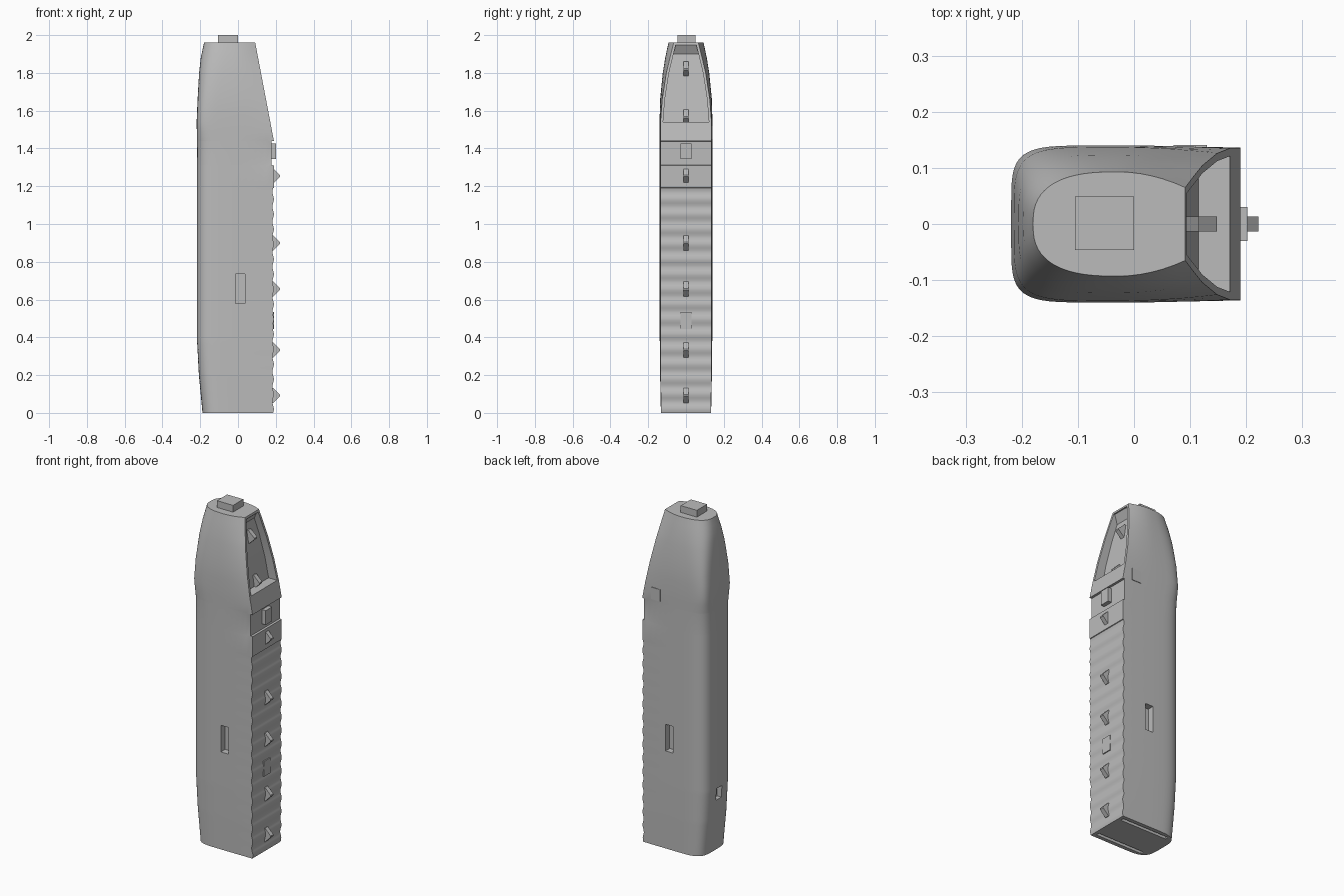
import bpy, bmesh, math

if "Cube" in bpy.data.objects:
    bpy.data.objects.remove(bpy.data.objects["Cube"])

grey = bpy.data.materials.new("plain grey")
grey.use_nodes = True
colour = (0.5, 0.5, 0.5, 1)
grey.diffuse_color = colour
grey.node_tree.nodes["Principled BSDF"].inputs["Base Color"].default_value = colour


def loft(name, rings):
    """Closed solid through rings of equal point count."""
    bm = bmesh.new()
    rows = [[bm.verts.new(p) for p in ring] for ring in rings]
    n = len(rows[0])
    for low, high in zip(rows, rows[1:]):
        for i in range(n):
            j = (i + 1) % n
            bm.faces.new((low[i], low[j], high[j], high[i]))
    bm.faces.new(rows[0])
    bm.faces.new(rows[-1])
    bmesh.ops.recalc_face_normals(bm, faces=bm.faces)
    mesh = bpy.data.meshes.new(name)
    bm.to_mesh(mesh)
    bm.free()
    mesh.materials.append(grey)
    ob = bpy.data.objects.new(name, mesh)
    bpy.context.collection.objects.link(ob)
    return ob


def box(name, x, y, z):
    corners = [(x[0], y[0]), (x[1], y[0]), (x[1], y[1]), (x[0], y[1])]
    return loft(name, [[(a, b, h) for a, b in corners] for h in z])


def step(name, x, z, reach=0.036):
    """Small wedge-shaped foothold pointing to +x."""
    side = [(x - 0.01, z - 0.04), (x, z - 0.04), (x + reach, z - 0.004),
            (x + reach, z + 0.004), (x, z + 0.04), (x - 0.01, z + 0.04)]
    return loft(name, [[(a, y, h) for a, h in side] for y in (-0.013, 0.013)])


# Body outline: height, rounded end x, half width, half width at flat end, roundness
levels = [
    (0.00, -0.188, 0.133, 0.132, 4.0), (0.20, -0.207, 0.137, 0.135, 4.0),
    (0.38, -0.217, 0.139, 0.136, 4.0), (1.42, -0.217, 0.139, 0.136, 4.0),
    (1.54, -0.219, 0.140, 0.135, 5.5), (1.66, -0.214, 0.137, 0.126, 4.8),
    (1.80, -0.206, 0.123, 0.104, 3.6), (1.88, -0.197, 0.110, 0.085, 3.0),
    (1.96, -0.180, 0.093, 0.065, 2.6)]


def outline(z):
    for a, b in zip(levels, levels[1:]):
        if z <= b[0]:
            t = (z - a[0]) / (b[0] - a[0])
            return [p + (q - p) * t for p, q in zip(a, b)][1:]
    return levels[-1][1:]


def section(z, flat_x):
    left, w, w_flat, n = outline(z)
    mid = -0.03
    half = []
    for i in range(6):  # gently bowed side
        t = i / 6
        half.append((flat_x + (mid - flat_x) * t, w - (w - w_flat) * (1 - t) ** 2))
    for i in range(17):  # rounded end
        a = math.pi / 2 * (1 - i / 16)
        c, s = max(math.cos(a), 0) ** (2 / n), max(math.sin(a), 0) ** (2 / n)
        half.append((mid + (left - mid) * c, w * s))
    half += [(x, -y) for x, y in reversed(half[:-1])]
    return [(x, y, z) for x, y in half]


# Corrugated lower wall, plain band, recessed band, sloping upper wall
waves, per_wave, corrugated_top = 15, 6, 1.19
count = waves * per_wave
path = [(corrugated_top * i / count,
         0.186 + 0.004 * math.sin(2 * math.pi * i / per_wave)) for i in range(count + 1)]
path += [(1.192, 0.19), (1.31, 0.19), (1.312, 0.178), (1.438, 0.178), (1.44, 0.19)]
path += [(z, 0.19 - (z - 1.44) * 0.19) for z in (1.49, 1.54, 1.6, 1.66, 1.73, 1.8, 1.84, 1.88, 1.92, 1.96)]
body = loft("body", [section(z, x) for z, x in path])

# Cutters: upper cab recess, side slots, end hole and floor slots
cab = [(1.54, 0.115), (1.66, 0.098), (1.80, 0.076), (1.90, 0.060), (1.947, 0.086)]
rings = []
for z, back in cab:
    w = outline(z)[2] - 0.014
    rings.append([(back, -w, z), (0.3, -w, z), (0.3, w, z), (back, w, z)])
cutters = [loft("cab_cutter", rings)]
for s in (-1, 1):
    cutters.append(box("side_slot_cutter", (-0.014, 0.036), sorted((s * 0.1, s * 0.2)), (0.578, 0.735)))
    cutters.append(box("floor_slot_cutter", (-0.14, 0.165), (s * 0.1 - 0.01, s * 0.1 + 0.01), (-0.05, 0.03)))
cutters.append(box("end_hole_cutter", (-0.3, -0.185), (-0.025, 0.025), (0.31, 0.38)))
for cutter in cutters:
    mod = body.modifiers.new("cut", "BOOLEAN")
    mod.operation, mod.solver, mod.object = "DIFFERENCE", "EXACT", cutter
bpy.context.view_layer.objects.active = body
body.select_set(True)
for mod in list(body.modifiers):
    bpy.ops.object.modifier_apply(modifier=mod.name)
for cutter in cutters:
    bpy.data.objects.remove(cutter)
bpy.ops.object.shade_smooth_by_angle(angle=math.radians(30))

# Top block, latch and access plates
box("top_block", (-0.105, 0.0), (-0.046, 0.049), (1.95, 2.0))
box("latch_block", (0.172, 0.202), (-0.03, 0.03), (1.343, 1.427))
box("lower_plate", (0.185, 0.191), (-0.03, 0.03), (0.445, 0.535))
box("side_plate", (0.07, 0.13), (0.135, 0.141), (1.45, 1.52))

# Footholds up the wall and inside the cab
for z in (0.093, 0.333, 0.655, 0.9, 1.255):
    step("foothold", 0.186, z)
step("cab_upper_foothold", 0.076, 1.82, 0.04)
step("cab_lower_foothold", 0.112, 1.565)
